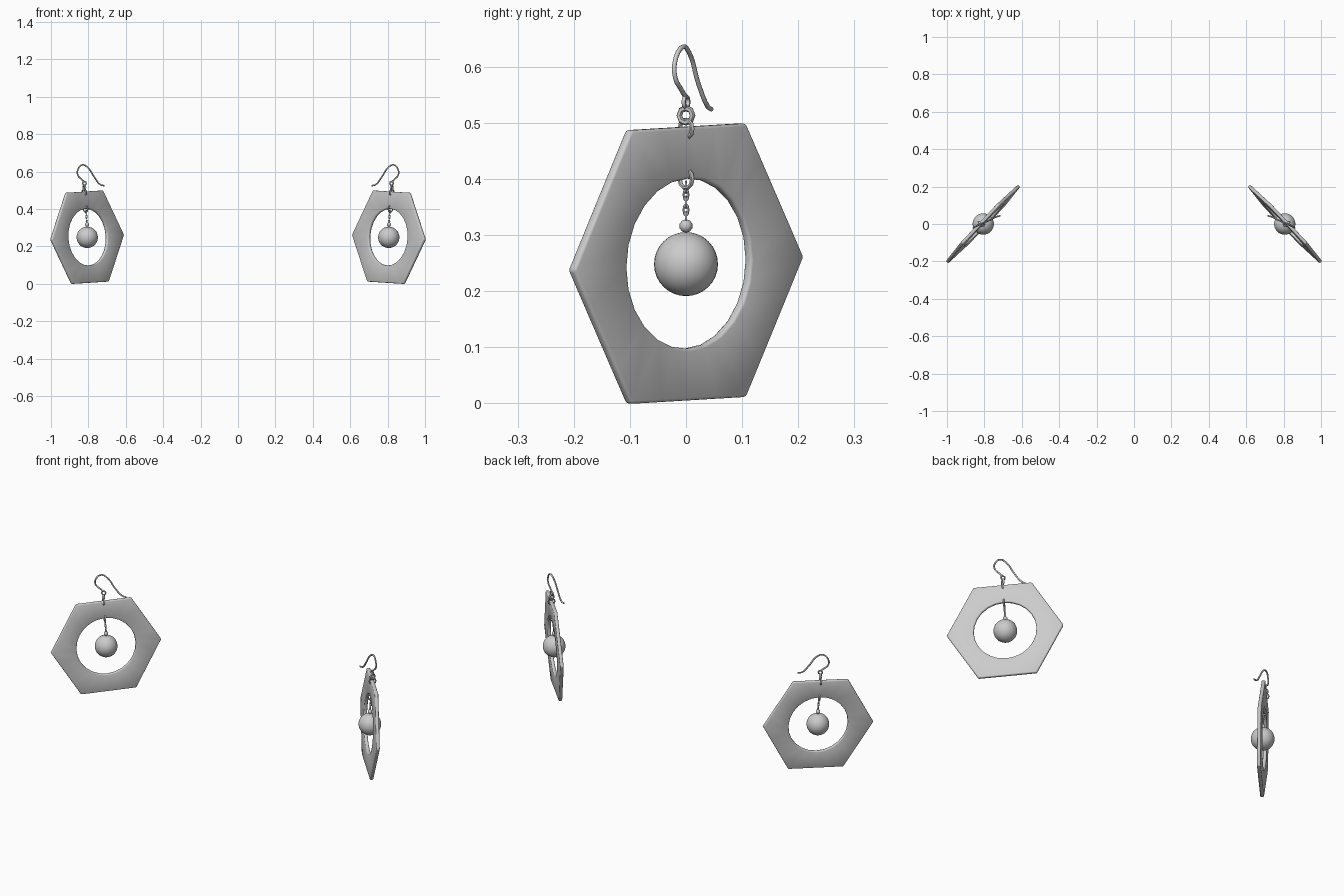
import bpy, bmesh
from math import sin, cos, pi, radians
from mathutils import Matrix, Vector

cube = bpy.data.objects.get("Cube")
if cube:
    bpy.data.objects.remove(cube, do_unlink=True)

grey = bpy.data.materials.new("soft_grey")
grey.use_nodes = True
grey.diffuse_color = (0.6, 0.6, 0.6, 1)
grey.node_tree.nodes["Principled BSDF"].inputs["Base Color"].default_value = (0.6, 0.6, 0.6, 1)


def finish(obj, name, angle=40):
    """Name, colour, smooth and mirror a part to the other earring."""
    obj.name = obj.data.name = name
    obj.data.materials.clear()
    obj.data.materials.append(grey)
    bpy.ops.object.select_all(action='DESELECT')
    obj.select_set(True)
    bpy.context.view_layer.objects.active = obj
    bpy.ops.object.shade_smooth_by_angle(angle=radians(angle))
    mirror = obj.modifiers.new("pair", 'MIRROR')
    mirror.use_axis = (True, False, False)
    mirror.use_mirror_merge = False
    return obj


def from_bmesh(bm, name, angle=40):
    bmesh.ops.recalc_face_normals(bm, faces=bm.faces)
    mesh = bpy.data.meshes.new(name)
    bm.to_mesh(mesh)
    bm.free()
    obj = bpy.data.objects.new(name, mesh)
    bpy.context.collection.objects.link(obj)
    return finish(obj, name, angle)


def ring(name, centre, major, minor, yaw, stretch=1.0, sides=10):
    """Upright wire ring; yaw turns its axis away from y."""
    bpy.ops.mesh.primitive_torus_add(major_radius=major, minor_radius=minor,
                                     major_segments=sides, minor_segments=6)
    obj = bpy.context.object
    obj.matrix_world = Matrix()
    obj.data.transform(Matrix.Translation(centre)
                       @ Matrix.Rotation(radians(yaw), 4, 'Z')
                       @ Matrix.Diagonal((1, 1, stretch, 1))
                       @ Matrix.Rotation(pi / 2, 4, 'X'))
    return finish(obj, name, 60)


def ball(name, centre, radius, segments):
    bm = bmesh.new()
    bmesh.ops.create_uvsphere(bm, u_segments=segments, v_segments=segments // 2,
                              radius=radius, matrix=Matrix.Translation(centre))
    return from_bmesh(bm, name)


# Plate axes: turned sideways, rolled and leaning slightly outwards
ROLL, LEAN = radians(2.5), radians(2.6)
across, out, up = Vector((-0.686, 0.727, 0)), Vector((0.727, 0.686, 0)), Vector((0, 0, 1))
u = across * cos(ROLL) + up * sin(ROLL)
v = (up * cos(ROLL) - across * sin(ROLL)) * cos(LEAN) + out * sin(LEAN)
n = u.cross(v).normalized()
plate_centre = Vector((0.807, 0, 0.249))

# Hexagonal plate with a round opening and softened rims
SEGMENTS, HALF = 24, 0.009
bm = bmesh.new()
loops = []
for hexagon, depth in ((True, HALF), (True, -HALF), (False, -HALF), (False, HALF)):
    loop = []
    for i in range(SEGMENTS):
        a = 2 * pi * i / SEGMENTS
        r = 0.152
        if hexagon:
            r = 0.282 * cos(pi / 6) / cos(a % (pi / 3) - pi / 6)
        loop.append(bm.verts.new(plate_centre + u * r * cos(a) + v * r * sin(a) + n * depth))
    loops.append(loop)
for k in range(4):
    one, two = loops[k], loops[(k + 1) % 4]
    for i in range(SEGMENTS):
        j = (i + 1) % SEGMENTS
        bm.faces.new((one[i], one[j], two[j], two[i]))
bmesh.ops.recalc_face_normals(bm, faces=bm.faces)
rims = [e for e in bm.edges if e.calc_face_angle(0) > radians(40)]
bmesh.ops.bevel(bm, geom=rims, offset=0.005, segments=2, profile=0.5, affect='EDGES')
from_bmesh(bm, "hexagon_plate", 60)

# Hanging ball and the small bead above it
ball("hanging_ball", (0.806, 0, 0.248), 0.057, 32)
ball("small_bead", (0.807, 0, 0.316), 0.012, 10)

# Rings threaded through the plate, then the jump ring and hook loop
ring("upper_plate_ring", (0.822, 0, 0.489), 0.0165, 0.004, 43.3)
ring("lower_plate_ring", (0.815, 0, 0.400), 0.0165, 0.004, 43.3)
ring("jump_ring", (0.822, 0, 0.513), 0.013, 0.0055, 66, sides=8)
ring("hook_loop", (0.821, 0, 0.537), 0.010, 0.004, -24)

# Fine chain of alternating links
for i in range(5):
    ring(f"chain_link_{i + 1}", (0.808 + 0.001 * i, 0, 0.331 + 0.0135 * i),
         0.0045, 0.0018, 90 * (i % 2), 2.0, 8)

# Curved ear hook
path = [(0.822, -0.001, 0.546), (0.838, -0.009, 0.560), (0.856, -0.019, 0.580),
        (0.857, -0.020, 0.607), (0.834, -0.006, 0.635), (0.806, 0.006, 0.624),
        (0.768, 0.022, 0.570), (0.736, 0.038, 0.530), (0.714, 0.045, 0.524)]
curve = bpy.data.curves.new("ear_hook", 'CURVE')
curve.dimensions = '3D'
curve.resolution_u = 6
curve.bevel_depth = 0.0042
curve.bevel_resolution = 2
curve.use_fill_caps = True
spline = curve.splines.new('BEZIER')
spline.bezier_points.add(len(path) - 1)
for point, co in zip(spline.bezier_points, path):
    point.co = co
    point.handle_left_type = point.handle_right_type = 'AUTO'
hook = bpy.data.objects.new("ear_hook", curve)
bpy.context.collection.objects.link(hook)
bpy.ops.object.select_all(action='DESELECT')
hook.select_set(True)
bpy.context.view_layer.objects.active = hook
bpy.ops.object.convert(target='MESH')
finish(bpy.context.object, "ear_hook", 60)
